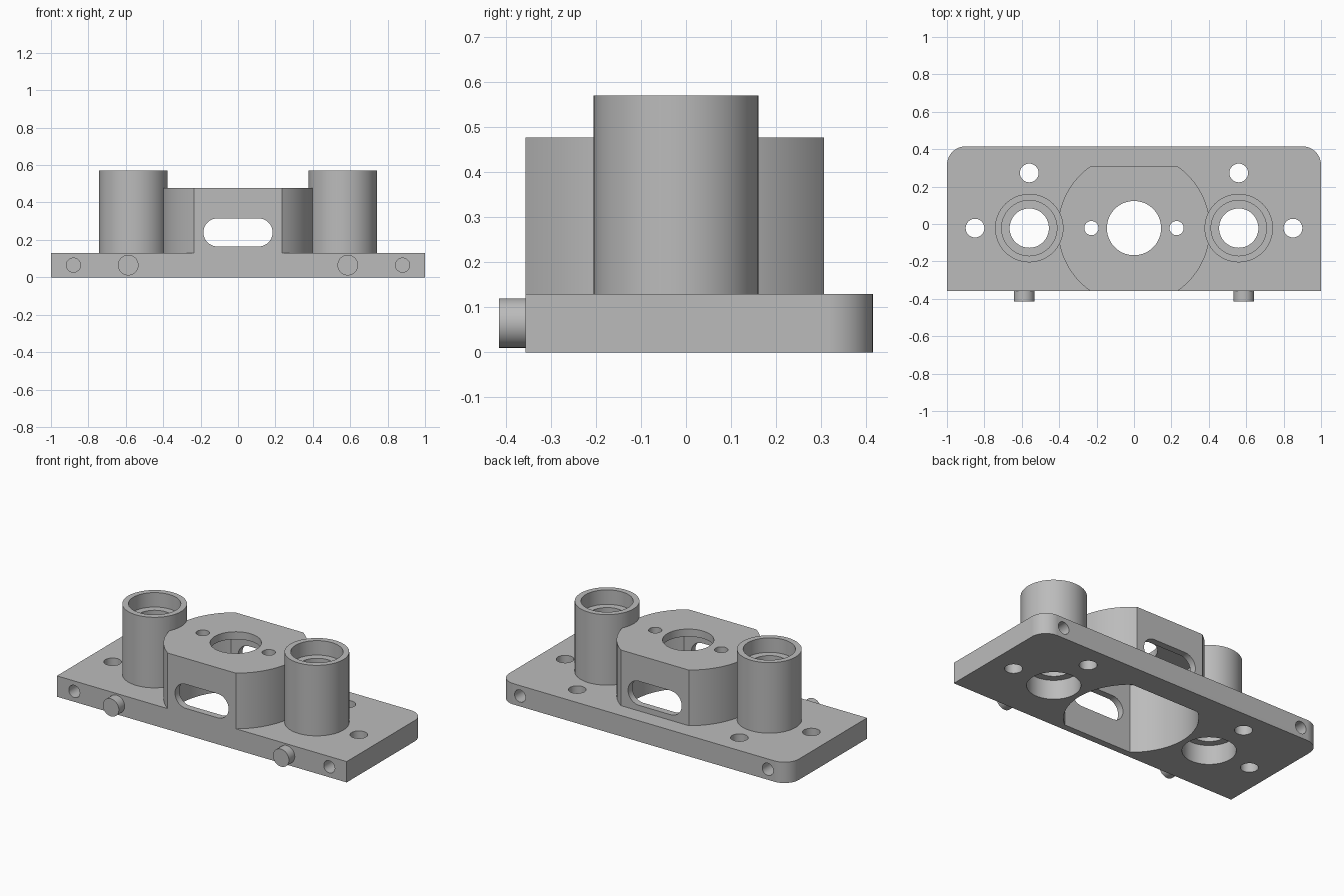
import bpy, math
from mathutils import Matrix

cube = bpy.data.objects.get("Cube")
if cube:
    bpy.data.objects.remove(cube, do_unlink=True)

FRONT, BACK, THICK = -0.357, 0.415, 0.13
MID_Y, TOWER_X, TOWER_TOP = -0.022, 0.56, 0.57
HOUSING_Y, HOUSING_TOP, ROOF = -0.025, 0.477, 0.43

grey = bpy.data.materials.new("machined_grey")
grey.use_nodes = True
colour = (0.5, 0.5, 0.5, 1)
grey.diffuse_color = colour
grey.node_tree.nodes["Principled BSDF"].inputs["Base Color"].default_value = colour


def arc(cx, cy, r, start, end, steps):
    """Points along an arc, angles in degrees."""
    angles = [math.radians(start + (end - start) * i / steps) for i in range(steps + 1)]
    return [(cx + r * math.cos(a), cy + r * math.sin(a)) for a in angles]


def prism(name, outline, low, high, along_y=False):
    """Extrude an outline up z, or an (x, z) outline along y."""
    n = len(outline)
    verts = [(x, y, h) for h in (low, high) for x, y in outline]
    faces = [tuple(reversed(range(n))), tuple(range(n, 2 * n))]
    faces += [(i, (i + 1) % n, n + (i + 1) % n, n + i) for i in range(n)]
    mesh = bpy.data.meshes.new(name)
    mesh.from_pydata(verts, [], faces)
    if along_y:
        mesh.transform(Matrix(((1, 0, 0, 0), (0, 0, 1, 0), (0, 1, 0, 0), (0, 0, 0, 1))))
        mesh.flip_normals()
    mesh.materials.append(grey)
    obj = bpy.data.objects.new(name, mesh)
    bpy.context.collection.objects.link(obj)
    return obj


def rod(name, cx, cy, r, low, high, along_y=False, sides=64):
    return prism(name, arc(cx, cy, r, 0, 360, sides)[:-1], low, high, along_y)


def flatted_disc(half_flat, half_depth):
    """Round outline with a flat at front and back."""
    r = math.hypot(half_flat, half_depth)
    a = math.degrees(math.atan2(half_depth, half_flat))
    return arc(0, HOUSING_Y, r, -a, a, 32) + arc(0, HOUSING_Y, r, 180 - a, 180 + a, 32)


def finish(obj):
    bpy.ops.object.select_all(action='DESELECT')
    bpy.context.view_layer.objects.active = obj
    obj.select_set(True)
    bpy.ops.object.shade_smooth_by_angle(angle=math.radians(30))
    weighted = obj.modifiers.new("even_shading", 'WEIGHTED_NORMAL')
    weighted.keep_sharp = True


# Base plate with two rounded back corners
corner = 0.1
outline = [(-1, FRONT), (1, FRONT)]
outline += arc(1 - corner, BACK - corner, corner, 0, 90, 12)
outline += arc(-1 + corner, BACK - corner, corner, 90, 180, 12)
mount = prism("bearing_mount_body", outline, 0, THICK)

# Central housing and the two towers
added = [prism("housing", flatted_disc(0.235, 0.332), 0, HOUSING_TOP)]
for s in (-1, 1):
    added.append(rod("tower", s * TOWER_X, MID_Y, 0.183, 0.02, TOWER_TOP))

# Housing cavity, top opening and side-to-side slot
slot = arc(0.11, 0.24, 0.075, -90, 90, 20) + arc(-0.11, 0.24, 0.075, 90, 270, 20)
cuts = [
    prism("cavity", flatted_disc(0.235, 0.29), -0.1, ROOF),
    rod("top_opening", 0, MID_Y, 0.145, 0.3, 0.6),
    prism("slot", slot, -0.6, 0.6, True),
]

# Mirrored holes
for s in (-1, 1):
    x = s * TOWER_X
    cuts += [
        rod("housing_screw_hole", s * 0.228, MID_Y, 0.038, 0.3, 0.6, sides=32),
        rod("tower_bore", x, MID_Y, 0.105, -0.1, 0.7),
        rod("tower_top_seat", x, MID_Y, 0.148, TOWER_TOP - 0.09, 0.7),
        rod("tower_bottom_seat", x, MID_Y, 0.15, -0.1, 0.12),
        rod("plate_back_hole", x, 0.273, 0.05, -0.1, 0.2, sides=40),
        rod("plate_end_hole", s * 0.85, MID_Y, 0.05, -0.1, 0.2, sides=40),
        rod("front_edge_hole", s * 0.88, 0.065, 0.038, FRONT - 0.1, FRONT + 0.2, True, 32),
        rod("back_edge_hole", s * 0.855, 0.065, 0.038, BACK - 0.2, BACK + 0.1, True, 32),
    ]

# Combine everything into one casting, then drop the helpers
for helpers, operation in ((added, 'UNION'), (cuts, 'DIFFERENCE')):
    for helper in helpers:
        mod = mount.modifiers.new(helper.name, 'BOOLEAN')
        mod.operation, mod.object, mod.solver = operation, helper, 'EXACT'
        helper.hide_render = True
bpy.context.view_layer.update()
evaluated = mount.evaluated_get(bpy.context.evaluated_depsgraph_get())
solid = bpy.data.meshes.new_from_object(evaluated)
mount.modifiers.clear()
mount.data = solid
for helper in added + cuts:
    bpy.data.objects.remove(helper, do_unlink=True)
finish(mount)

# Front locating pegs
for side, s in (("left", 1), ("right", -1)):
    finish(rod(side + "_front_peg", s * 0.587, 0.065, 0.055, -0.415, FRONT + 0.01, True, 48))
